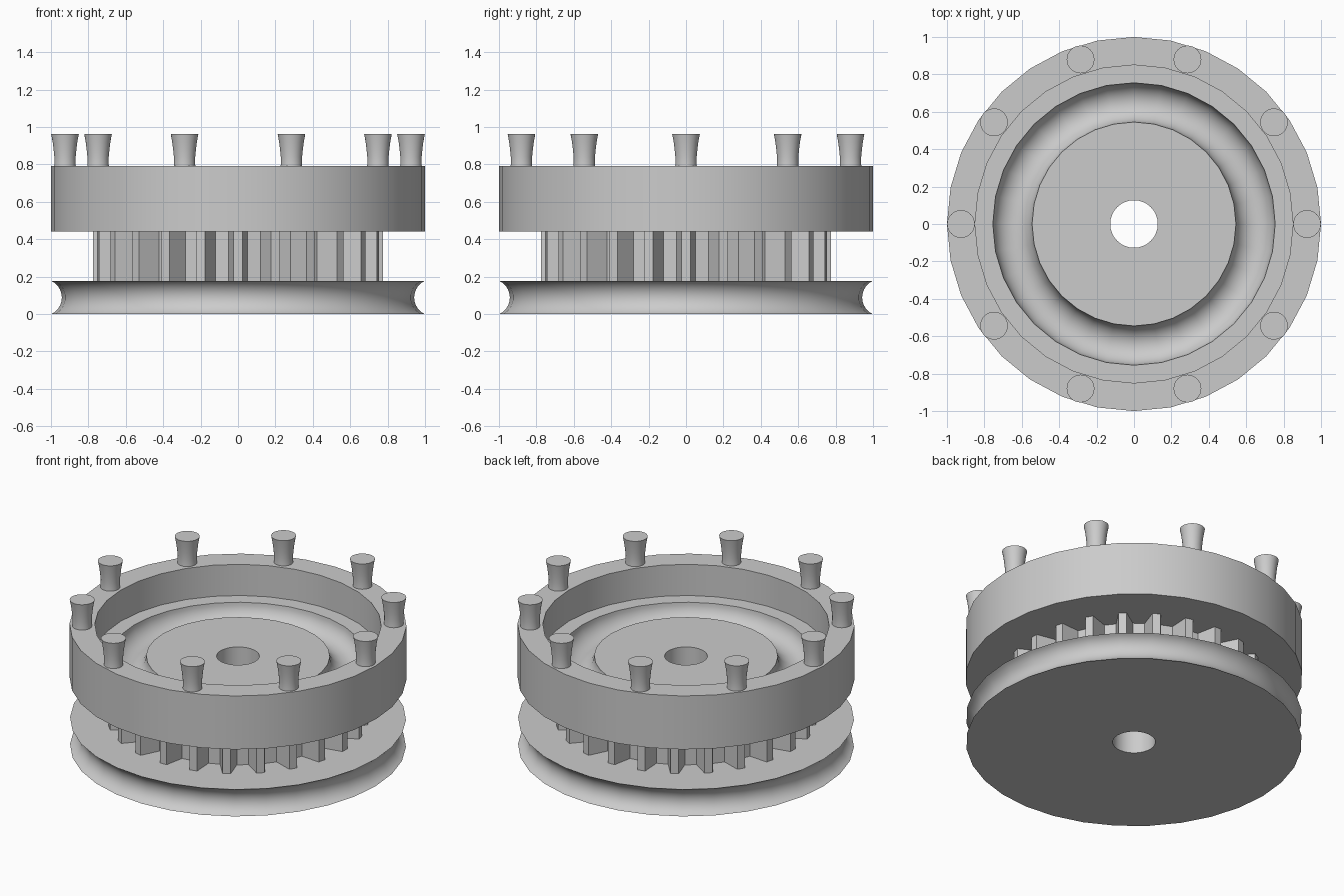
import bpy
import bmesh
from math import sin, cos, pi, radians, asin, hypot

cube = bpy.data.objects.get("Cube")
if cube:
    bpy.data.objects.remove(cube, do_unlink=True)

# One plain grey for every part
grey = bpy.data.materials.new("light_grey")
grey.use_nodes = True
colour = (0.6, 0.6, 0.6, 1)
grey.diffuse_color = colour
grey.node_tree.nodes["Principled BSDF"].inputs["Base Color"].default_value = colour

BORE = 0.127
PLATE_TOP, RING_BASE, FLOOR, RING_TOP = 0.176, 0.44, 0.586, 0.79


def finish(name, bm, location=(0, 0, 0)):
    bmesh.ops.recalc_face_normals(bm, faces=bm.faces)
    mesh = bpy.data.meshes.new(name)
    bm.to_mesh(mesh)
    bm.free()
    mesh.materials.append(grey)
    obj = bpy.data.objects.new(name, mesh)
    obj.location = location
    bpy.context.collection.objects.link(obj)
    bpy.ops.object.select_all(action='DESELECT')
    obj.select_set(True)
    bpy.context.view_layer.objects.active = obj
    bpy.ops.object.shade_smooth_by_angle(angle=radians(30))
    return obj


def lathe(name, profile, sides):
    """Spin a closed (radius, height) outline around the z axis."""
    bm = bmesh.new()
    loops = [[bm.verts.new((r * cos(a), r * sin(a), z)) for r, z in profile]
             for a in (2 * pi * i / sides for i in range(sides))]
    n = len(profile)
    for i in range(sides):
        a, b = loops[i], loops[(i + 1) % sides]
        for j in range(n):
            k = (j + 1) % n
            bm.faces.new((a[j], b[j], b[k], a[k]))
    return finish(name, bm)


def arc(r, z, radius, start, end, steps):
    angles = [radians(start + (end - start) * i / steps) for i in range(steps + 1)]
    return [(r + radius * cos(a), z + radius * sin(a)) for a in angles]


# Grooved pulley plate at the bottom
half, depth = PLATE_TOP / 2, 0.055
groove = (half ** 2 + depth ** 2) / (2 * depth)
spread = asin(half / groove) * 180 / pi
rim = arc(0.997 - depth + groove, half, groove, 180 + spread, 180 - spread, 14)
lathe("pulley_plate", [(BORE, 0)] + rim + [(BORE, PLATE_TOP)], 32)

# Raised ring with a recessed floor and a round ball race
race = arc(0.65, FLOOR, 0.105, 0, -180, 16)
lathe("bearing_ring",
      [(BORE, RING_BASE), (1, RING_BASE), (1, RING_TOP), (0.85, RING_TOP), (0.85, FLOOR)]
      + race + [(BORE, FLOOR)], 32)

# Toothed gear between the plates, with a bore through its centre
TEETH, BORE_SIDES = 24, 96
outline = [(0.65, -4.4), (0.775, -1.8), (0.775, 1.8), (0.65, 4.4)]
bm = bmesh.new()
rows = []
for z in (PLATE_TOP, RING_BASE):
    outer, inner = [], []
    for t in range(TEETH):
        for r, offset in outline:
            a = radians(360 * t / TEETH + offset)
            outer.append(bm.verts.new((r * cos(a), r * sin(a), z)))
            inner.append(bm.verts.new((BORE * cos(a), BORE * sin(a), z)))
    rows.append((outer, inner))
(lo, li), (uo, ui) = rows
for i in range(BORE_SIDES):
    j = (i + 1) % BORE_SIDES
    for a, b in ((lo, uo), (uo, ui), (ui, li), (li, lo)):
        bm.faces.new((a[i], a[j], b[j], b[i]))
finish("gear", bm)

# Ten waisted pegs around the ring, seated a little into it
peg_profile = [(0.066, 0.72), (0.06, 0.76), (0.057, 0.8), (0.057, 0.84),
               (0.061, 0.88), (0.066, 0.92), (0.074, 0.963)]
PEGS, PEG_CIRCLE, PEG_SIDES = 10, 0.925, 32
for p in range(PEGS):
    bm = bmesh.new()
    rings = [[bm.verts.new((r * cos(a), r * sin(a), z))
              for a in (2 * pi * s / PEG_SIDES for s in range(PEG_SIDES))]
             for r, z in peg_profile]
    for low, high in zip(rings, rings[1:]):
        for s in range(PEG_SIDES):
            t = (s + 1) % PEG_SIDES
            bm.faces.new((low[s], low[t], high[t], high[s]))
    bm.faces.new(rings[0])
    bm.faces.new(rings[-1])
    angle = 2 * pi * p / PEGS
    finish(f"peg_{p + 1}", bm, (PEG_CIRCLE * cos(angle), PEG_CIRCLE * sin(angle), 0))
